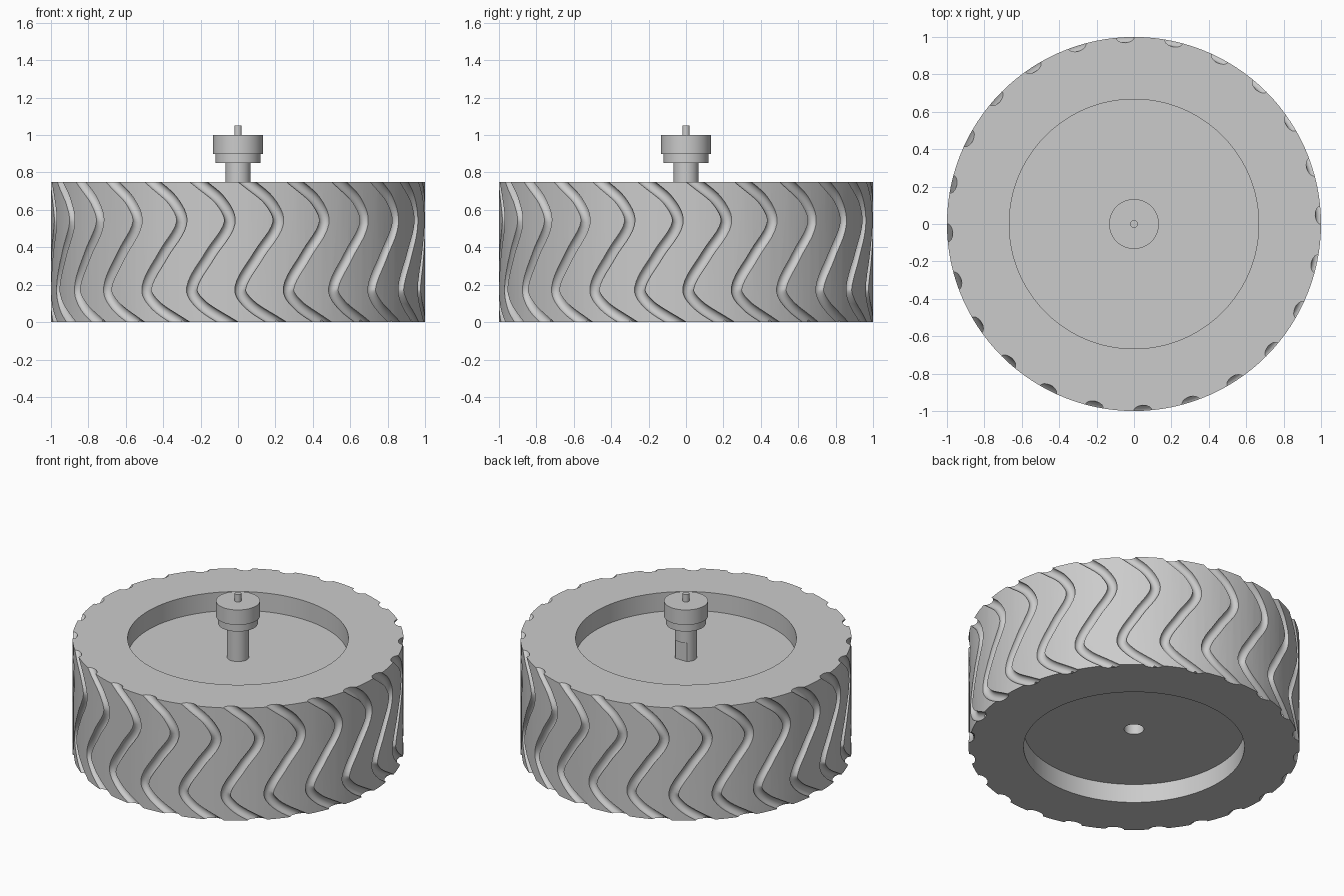
import bpy, bmesh, math
from mathutils import Vector

if "Cube" in bpy.data.objects:
    bpy.data.objects.remove(bpy.data.objects["Cube"])

grey = bpy.data.materials.new("light grey")
grey.use_nodes = True
COLOUR = (0.6, 0.6, 0.6, 1)
grey.diffuse_color = COLOUR
grey.node_tree.nodes["Principled BSDF"].inputs["Base Color"].default_value = COLOUR


def make_object(name, bm):
    bmesh.ops.recalc_face_normals(bm, faces=bm.faces)
    mesh = bpy.data.meshes.new(name)
    bm.to_mesh(mesh)
    bm.free()
    mesh.materials.append(grey)
    obj = bpy.data.objects.new(name, mesh)
    bpy.context.collection.objects.link(obj)
    return obj


def lathe(name, profile, sides):
    """Closed solid turned around z from (radius, z) points that start and end on the axis."""
    bm = bmesh.new()
    rings = []
    for r, z in profile:
        count = sides if r > 0 else 1
        rings.append([bm.verts.new((r * math.cos(math.tau * i / sides),
                                    r * math.sin(math.tau * i / sides), z))
                      for i in range(count)])
    for a, b in zip(rings, rings[1:]):
        for i in range(sides):
            j = (i + 1) % sides
            loop = [a[i % len(a)], a[j % len(a)], b[j % len(b)], b[i % len(b)]]
            bm.faces.new(list(dict.fromkeys(loop)))
    return make_object(name, bm)


def activate(obj):
    bpy.ops.object.select_all(action='DESELECT')
    obj.select_set(True)
    bpy.context.view_layer.objects.active = obj


def cut(obj, cutter):
    activate(obj)
    mod = obj.modifiers.new("cut", 'BOOLEAN')
    mod.operation = 'DIFFERENCE'
    mod.solver = 'EXACT'
    mod.object = cutter
    bpy.ops.object.modifier_apply(modifier=mod.name)
    bpy.data.objects.remove(cutter)


def smooth(obj):
    activate(obj)
    bpy.ops.object.shade_smooth_by_angle(angle=math.radians(30))


# Wheel body: recessed on both faces, with a shaft hole from below
wheel = lathe("wheel", [(0, 0.5), (0.06, 0.5), (0.06, 0.125), (0.667, 0.125), (0.667, 0),
                        (1, 0), (1, 0.75), (0.667, 0.75), (0.667, 0.625), (0, 0.625)], 120)

# Tread groove: S-shaped centre line as (height, arc offset) points
PATH = [(-0.09, 0.10), (0, -0.055), (0.09, -0.195), (0.18, -0.25), (0.36, -0.15),
        (0.53, -0.045), (0.65, -0.095), (0.75, -0.215), (0.84, -0.33)]
GROOVES, GROOVE_R, RING, STEPS = 24, 0.03, 14, 6


def groove_line():
    """Smooth curve through the inner path points."""
    line = []
    pts = [Vector(p) for p in PATH]
    for k in range(1, len(pts) - 2):
        a, b, c, d = pts[k - 1:k + 3]
        m0 = (c - a) * ((c.x - b.x) / (c.x - a.x))
        m1 = (d - b) * ((c.x - b.x) / (d.x - b.x))
        for s in range(STEPS):
            t = s / STEPS
            line.append(b * (2*t**3 - 3*t**2 + 1) + m0 * (t**3 - 2*t**2 + t)
                        + c * (3*t**2 - 2*t**3) + m1 * (t**3 - t**2))
    line.append(pts[-2])
    # run past both faces so that the cut is open at its ends
    line.insert(0, line[0] + (line[0] - line[1]) * 2)
    line.append(line[-1] + (line[-1] - line[-2]) * 2)
    return line


line = groove_line()
bm = bmesh.new()
for g in range(GROOVES):
    turn = math.tau * g / GROOVES - math.pi / 2
    centres = [Vector((math.cos(turn + p.y), math.sin(turn + p.y), p.x)) for p in line]
    rings = []
    for k, c in enumerate(centres):
        tangent = (centres[min(k + 1, len(centres) - 1)] - centres[max(k - 1, 0)]).normalized()
        out = Vector((c.x, c.y, 0)).normalized()
        side = tangent.cross(out).normalized()
        rings.append([bm.verts.new(c + GROOVE_R * (out * math.cos(q) + side * math.sin(q)))
                      for q in (math.tau * i / RING for i in range(RING))])
    for a, b in zip(rings, rings[1:]):
        for i in range(RING):
            j = (i + 1) % RING
            bm.faces.new((a[i], a[j], b[j], b[i]))
    bm.faces.new(rings[0])
    bm.faces.new(rings[-1])
cut(wheel, make_object("groove_cutter", bm))
smooth(wheel)

# Shaft with one flat on its lower back side
shaft = lathe("shaft", [(0, 0.52), (0.067, 0.52), (0.067, 0.87), (0, 0.87)], 48)
bm = bmesh.new()
bmesh.ops.create_cube(bm, size=1)
bmesh.ops.scale(bm, vec=(0.3, 0.1, 0.35), verts=bm.verts)
bmesh.ops.translate(bm, vec=(0, 0.102, 0.575), verts=bm.verts)
cut(shaft, make_object("flat_cutter", bm))
smooth(shaft)

# Stepped coupling and end pin
smooth(lathe("coupling", [(0, 0.85), (0.12, 0.85), (0.12, 0.9), (0.133, 0.9),
                          (0.133, 1), (0, 1)], 64))
smooth(lathe("end_pin", [(0, 0.99), (0.02, 0.99), (0.02, 1.05), (0, 1.05)], 24))
